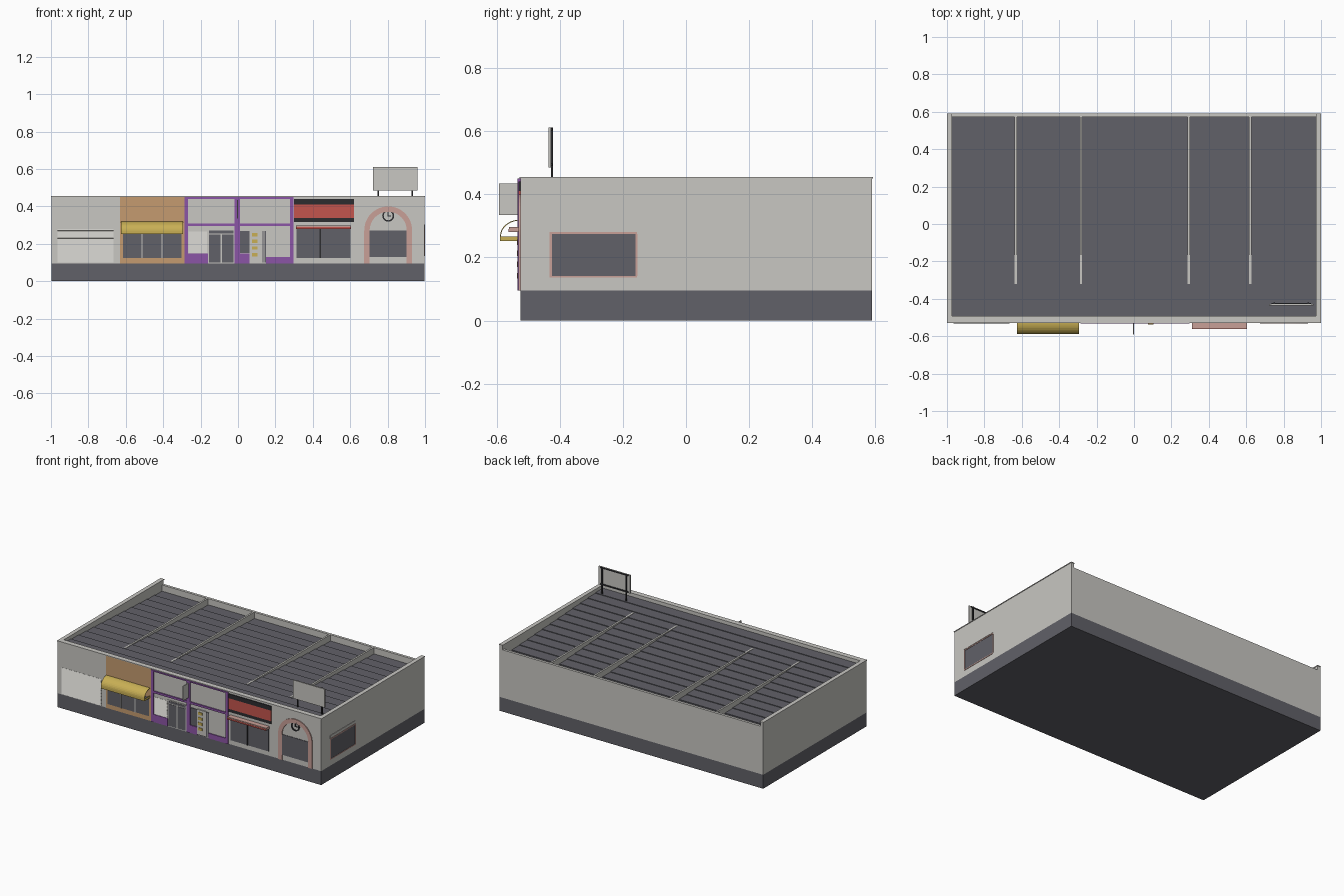
import bpy, math

if "Cube" in bpy.data.objects:
    bpy.data.objects.remove(bpy.data.objects["Cube"])

W, FRONT, BACK = 0.997, -0.525, 0.59


def material(name, rgb):
    m = bpy.data.materials.new(name)
    m.diffuse_color = (*rgb, 1)
    m.use_nodes = True
    m.node_tree.nodes["Principled BSDF"].inputs["Base Color"].default_value = m.diffuse_color
    return m


WALL = material("pale grey", (0.58, 0.57, 0.54))
DARK = material("slate grey", (0.12, 0.119, 0.138))
BLACK = material("charcoal", (0.025, 0.025, 0.028))
TAN = material("tan", (0.56, 0.33, 0.16))
YELLOW = material("mustard", (0.58, 0.43, 0.09))
PURPLE = material("purple", (0.26, 0.09, 0.38))
RED = material("brick red", (0.55, 0.09, 0.075))
PINK = material("dusty pink", (0.58, 0.35, 0.31))


def mesh(name, mat, verts, faces):
    me = bpy.data.meshes.new(name)
    me.from_pydata(verts, [], faces)
    me.materials.append(mat)
    ob = bpy.data.objects.new(name, me)
    bpy.context.collection.objects.link(ob)
    return ob


def box(name, mat, x0, x1, y0, y1, z0, z1):
    v = [(x, y, z) for z in (z0, z1) for x, y in ((x0, y0), (x1, y0), (x1, y1), (x0, y1))]
    f = [(3, 2, 1, 0), (4, 5, 6, 7)] + [(i, (i + 1) % 4, (i + 1) % 4 + 4, i + 4) for i in range(4)]
    return mesh(name, mat, v, f)


def plate(name, mat, x0, x1, z0, z1, d=0.003):
    """Thin panel standing d proud of the shop front."""
    return box(name, mat, x0, x1, FRONT - d, FRONT + 0.002, z0, z1)


def prism_x(name, mat, profile, x0, x1):
    """Closed (y, z) profile, counter-clockwise seen from +x, extruded along x."""
    n = len(profile)
    v = [(x, y, z) for x in (x0, x1) for y, z in profile]
    f = [tuple(range(n - 1, -1, -1)), tuple(range(n, 2 * n))]
    f += [(i, (i + 1) % n, (i + 1) % n + n, i + n) for i in range(n)]
    return mesh(name, mat, v, f)


def strip_y(name, mat, outer, inner, y0, y1, closed=False):
    """Band between two (x, z) outlines, given thickness along y."""
    n = len(outer)
    v = [(x, y, z) for y in (y0, y1) for line in (outer, inner) for x, z in line]
    f = []
    for i in range(n if closed else n - 1):
        j = (i + 1) % n
        o, p, q, r = i, j, n + j, n + i
        b = 2 * n
        f += [(o, p, q, r), (b + r, b + q, b + p, b + o), (p, o, b + o, b + p), (r, q, b + q, b + r)]
    return mesh(name, mat, v, f)


def louvres(name, mat, x0, x1, z0, z1, count, d=0.006):
    """Sawtooth shutter with slats leaning out at the bottom."""
    h = (z1 - z0) / count
    pts = [(FRONT + 0.002, z0)]
    pts = [(FRONT + 0.002, z1), (FRONT + 0.002, z0)]
    for i in range(count):
        pts += [(FRONT - d, z0 + i * h), (FRONT - 0.001, z0 + (i + 0.98) * h)]
    return prism_x(name, mat, pts[::-1], x0, x1)


# Shell: plinth, four walls and parapet caps
box("plinth", DARK, -W, W, FRONT, BACK, 0, 0.095)
box("front_wall", WALL, -W, W, FRONT, -0.495, 0.095, 0.45)
box("back_wall", WALL, -W, W, 0.572, BACK, 0.095, 0.422)
box("front_cap", WALL, -1, 1, FRONT - 0.003, -0.493, 0.45, 0.455)
for s, side in ((-1, "left"), (1, "right")):
    x0, x1 = sorted((s * W, s * 0.975))
    box(side + "_wall", WALL, x0, x1, -0.495, 0.572, 0.095, 0.45)
    box(side + "_wall_end", WALL, x0, x1, 0.572, BACK, 0.422, 0.45)
    x0, x1 = sorted((s * 1.0, s * 0.972))
    box(side + "_cap", WALL, x0, x1, -0.493, BACK + 0.002, 0.45, 0.455)

# Roof stepping gently down to the back, with dividing walls
steps, y0, y1, top, drop = 13, -0.495, 0.572, 0.43, 0.0042
roof = [(y0, 0.3), (y1, 0.3)]
for i in range(steps - 1, -1, -1):
    z = top - i * drop
    roof += [(y0 + (y1 - y0) * (i + 1) / steps, z), (y0 + (y1 - y0) * i / steps, z)]
prism_x("stepped_roof", DARK, roof, -0.975, 0.975)
for x in (-0.632, -0.283, 0.293, 0.622):
    box("roof_divider", WALL, x - 0.006, x + 0.006, -0.32, 0.572, 0.3, 0.4235)

# Far left shop: rolled shutter
louvres("roller_shutter", WALL, -0.965, -0.665, 0.1, 0.28, 18)

# Tan shop: panel, window and curved awning
plate("tan_front", TAN, -0.63, -0.287, 0.095, 0.45, 0.003)
plate("tan_shop_window", DARK, -0.615, -0.303, 0.125, 0.255, 0.005)
for x in (-0.513, -0.406):
    plate("window_bar", WALL, x - 0.003, x + 0.003, 0.125, 0.255, 0.008)
arc = [(math.sin(math.radians(a)), math.cos(math.radians(a))) for a in range(0, 91, 10)]
outer = [(FRONT - 0.064 * s, 0.268 + 0.052 * c) for s, c in arc] + [(-0.589, 0.252)]
inner = [(FRONT - 0.061 * s, 0.268 + 0.049 * c) for s, c in arc] + [(-0.586, 0.252)]
prism_x("curved_awning", YELLOW, outer + inner[::-1], -0.625, -0.295)
for x in (-0.625, -0.298):
    box("awning_side_valance", YELLOW, x, x + 0.003, -0.586, FRONT, 0.252, 0.267)

# Purple shop: framework and upper panels
for x0, x1 in ((-0.285, -0.267), (-0.018, 0.01), (0.278, 0.297)):
    plate("purple_post", PURPLE, x0, x1, 0.095, 0.45, 0.008)
for x0, x1 in ((-0.267, -0.018), (0.01, 0.278)):
    plate("purple_band", PURPLE, x0, x1, 0.294, 0.308, 0.008)
    plate("purple_top_trim", PURPLE, x0, x1, 0.441, 0.45, 0.008)
plate("purple_left_dado", PURPLE, -0.267, -0.16, 0.095, 0.148, 0.006)
plate("purple_right_dado", PURPLE, 0.15, 0.278, 0.095, 0.13, 0.006)
plate("purple_middle_dado", PURPLE, 0.01, 0.062, 0.095, 0.148, 0.006)
louvres("window_shutter", WALL, -0.265, -0.165, 0.15, 0.266, 12)

# Purple shop: double door, display window, side door and price board
plate("door_frame", WALL, -0.162, -0.02, 0.095, 0.275, 0.004)
for x0 in (-0.154, -0.086):
    plate("door_glass", DARK, x0, x0 + 0.061, 0.1, 0.25, 0.006)
plate("door_transom", DARK, -0.154, -0.025, 0.256, 0.27, 0.006)
plate("display_window", DARK, 0.012, 0.062, 0.15, 0.268, 0.004)
plate("side_door", DARK, 0.13, 0.15, 0.1, 0.268, 0.004)
plate("side_door_edge", WALL, 0.136, 0.141, 0.1, 0.268, 0.006)
plate("price_board", WALL, 0.064, 0.13, 0.1, 0.272, 0.008)
for z in (0.142, 0.178, 0.213, 0.248):
    plate("price_square", YELLOW, 0.074, 0.104, z - 0.009, z + 0.009, 0.011)

# Projecting blade sign
box("blade_sign", WALL, -0.006, 0.0, -0.592, FRONT, 0.335, 0.434)

# Red sign shop
for z0, z1, m in ((0.317, 0.337, BLACK), (0.337, 0.41, RED), (0.41, 0.44, BLACK)):
    plate("sign_stripe", m, 0.299, 0.621, z0, z1, 0.005)
plate("red_shop_window", DARK, 0.312, 0.602, 0.125, 0.28, 0.003)
plate("window_centre_bar", BLACK, 0.437, 0.444, 0.125, 0.28, 0.006)
box("flat_canopy", PINK, 0.31, 0.605, -0.56, FRONT, 0.28, 0.297)
box("canopy_front_edge", RED, 0.31, 0.605, -0.562, -0.56, 0.28, 0.29)

# Arched shop: surround, window and clock
CX, SPRING = 0.803, 0.272


def arch(r):
    bow = [(CX + r * math.cos(math.pi * i / 24), SPRING + r * math.sin(math.pi * i / 24)) for i in range(25)]
    return [(CX + r, 0.095)] + bow + [(CX - r, 0.095)]


strip_y("arch_surround", PINK, arch(0.128), arch(0.099), FRONT - 0.006, FRONT + 0.002)
plate("arch_window", DARK, CX - 0.099, CX + 0.099, 0.13, 0.27, 0.003)


def ring(r):
    return [(CX + r * math.cos(math.tau * i / 24), 0.35 + r * math.sin(math.tau * i / 24)) for i in range(24)]


strip_y("clock_rim", BLACK, ring(0.032), ring(0.024), FRONT - 0.006, FRONT + 0.002, True)
plate("clock_hour_hand", BLACK, CX - 0.002, CX + 0.016, 0.347, 0.352, 0.005)
plate("clock_minute_hand", BLACK, CX - 0.003, CX + 0.002, 0.347, 0.37, 0.005)

# Right side window with frame and ledge
box("side_window", DARK, W - 0.002, W + 0.001, -0.424, -0.16, 0.142, 0.274)
for a, b, c, d in ((-0.432, -0.155, 0.136, 0.142), (-0.432, -0.155, 0.274, 0.281),
                   (-0.432, -0.424, 0.142, 0.274), (-0.16, -0.153, 0.142, 0.274)):
    box("side_window_frame", PINK, W - 0.002, W + 0.003, a, b, c, d)
box("side_window_ledge", WALL, W - 0.002, W + 0.003, -0.43, -0.155, 0.283, 0.302)

# Rooftop billboard on dark posts
box("billboard", WALL, 0.722, 0.96, -0.435, -0.428, 0.485, 0.611)
for x in (0.75, 0.932):
    box("billboard_post", BLACK, x - 0.004, x + 0.004, -0.428, -0.421, 0.4, 0.611)
for z in (0.49, 0.602):
    box("billboard_rail", BLACK, 0.735, 0.945, -0.428, -0.423, z, z + 0.007)
